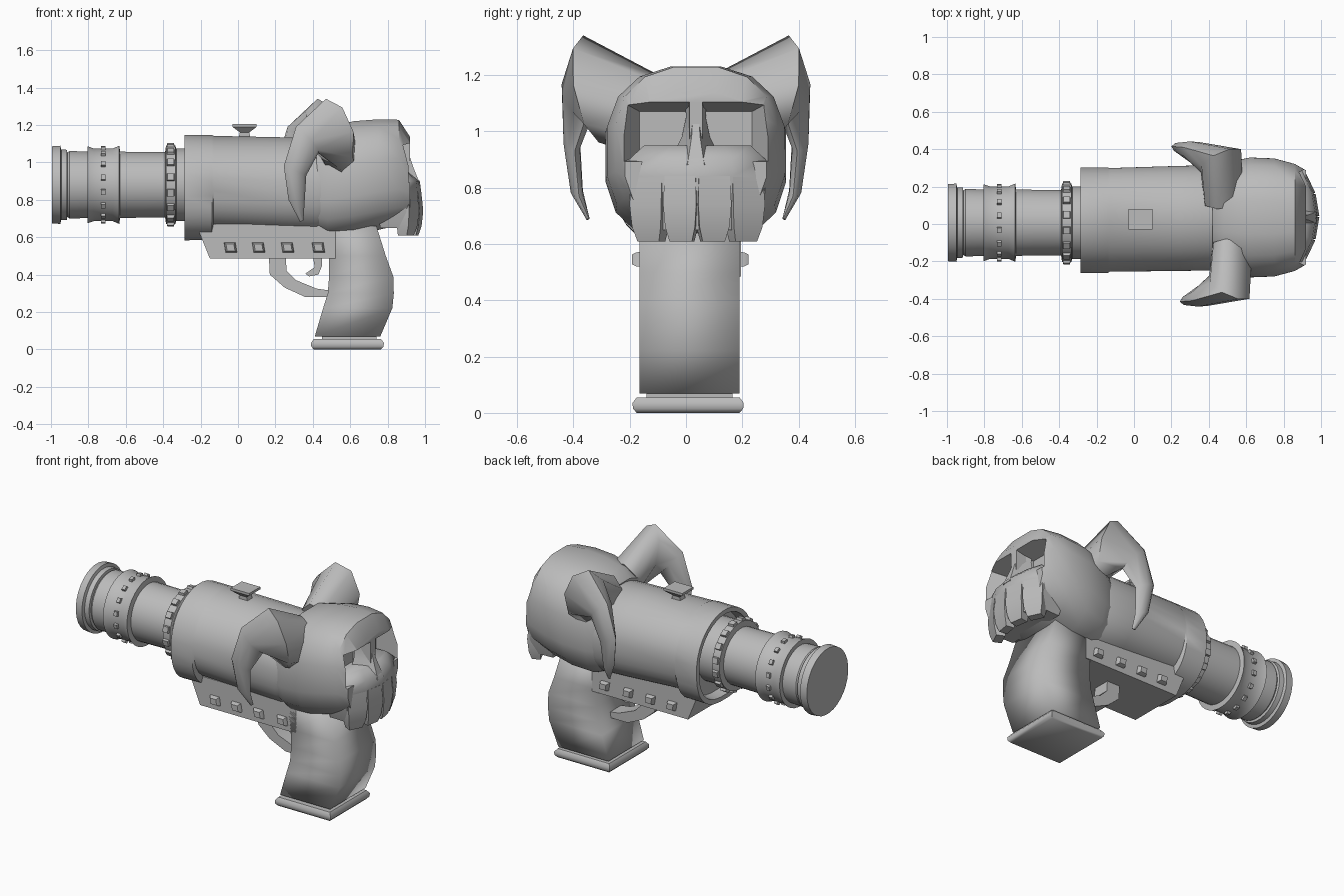
import bpy, bmesh
from math import sin, cos, pi, copysign
from mathutils import Vector

cube = bpy.data.objects.get("Cube")
if cube:
    bpy.data.objects.remove(cube, do_unlink=True)

grey = bpy.data.materials.new("plain grey")
grey.use_nodes = True
COLOUR = (0.5, 0.5, 0.5, 1)
grey.diffuse_color = COLOUR
grey.node_tree.nodes["Principled BSDF"].inputs["Base Color"].default_value = COLOUR

MID_Y = 0.015


def smooth(ob, angle=35):
    bpy.ops.object.select_all(action="DESELECT")
    ob.select_set(True)
    bpy.context.view_layer.objects.active = ob
    bpy.ops.object.shade_smooth_by_angle(angle=angle * pi / 180)


def loft(name, rings, angle=35):
    """Skin a row of equal rings and close both ends."""
    bm = bmesh.new()
    rows = [[bm.verts.new(p) for p in ring] for ring in rings]
    n = len(rows[0])
    for a, b in zip(rows, rows[1:]):
        for i in range(n):
            j = (i + 1) % n
            bm.faces.new((a[i], a[j], b[j], b[i]))
    bm.faces.new(rows[0])
    bm.faces.new(rows[-1])
    bmesh.ops.recalc_face_normals(bm, faces=bm.faces)
    mesh = bpy.data.meshes.new(name)
    bm.to_mesh(mesh)
    bm.free()
    mesh.materials.append(grey)
    ob = bpy.data.objects.new(name, mesh)
    bpy.context.scene.collection.objects.link(ob)
    smooth(ob, angle)
    return ob


def section(x, y, half, low, high, sides=32, top=1.0, bottom=1.0):
    """Oval across x; a power under 1 makes that half boxier."""
    ring = []
    for i in range(sides):
        t = 2 * pi * (i + 0.5) / sides
        power = top if sin(t) > 0 else bottom
        c, s = [copysign(abs(v) ** power, v) for v in (cos(t), sin(t))]
        ring.append((x, y + half * c, (low + high) / 2 + (high - low) / 2 * s))
    return ring


def prism(name, outline, y0, y1):
    """Push an (x, z) outline along y."""
    return loft(name, [[(x, y, z) for x, z in outline] for y in (y0, y1)])


def rect(z, x0, x1, y0, y1):
    return [(x0, y0, z), (x1, y0, z), (x1, y1, z), (x0, y1, z)]


def stud_ring(name, x, radius, length, width, height, y, z, count=16):
    for k in range(count):
        t = 2 * pi * (k + 0.5) / count
        out, side = Vector((0, cos(t), sin(t))), Vector((0, -sin(t), cos(t)))
        mid = Vector((x, y, z))
        rings = []
        for r, s in ((radius - 0.02, 1), (radius + height, 0.8)):
            rings.append([mid + out * r + side * (v * width * s / 2)
                          + Vector((u * length * s / 2, 0, 0))
                          for u, v in ((-1, -1), (1, -1), (1, 1), (-1, 1))])
        loft(name, rings)


# Barrel: end cap, flared band, tube and ridged ring
BARREL_Y, BARREL_Z = 0.007, 0.88
loft("barrel", [section(x, BARREL_Y, r, BARREL_Z - r, BARREL_Z + r) for x, r in (
    (-0.995, 0.207), (-0.95, 0.21), (-0.945, 0.19), (-0.915, 0.188), (-0.912, 0.172),
    (-0.9, 0.182), (-0.805, 0.178), (-0.805, 0.207), (-0.77, 0.195), (-0.67, 0.195),
    (-0.635, 0.21), (-0.63, 0.178), (-0.39, 0.175), (-0.385, 0.21), (-0.335, 0.21),
    (-0.33, 0.195), (-0.15, 0.195))])
stud_ring("band_stud", -0.72, 0.195, 0.028, 0.034, 0.014, BARREL_Y, BARREL_Z)
stud_ring("ridge_stud", -0.36, 0.21, 0.045, 0.045, 0.014, BARREL_Y, BARREL_Z)

# Main body with a recessed front collar and a fuller underside
loft("body", [section(x, y, half, low, high, bottom=0.78) for x, y, half, low, high in (
    (-0.22, 0.02, 0.19, 0.68, 1.06), (-0.22, 0.02, 0.25, 0.62, 1.11),
    (-0.285, 0.02, 0.255, 0.61, 1.12), (-0.285, 0.02, 0.283, 0.582, 1.148),
    (-0.14, 0.02, 0.283, 0.585, 1.148), (-0.13, 0.022, 0.278, 0.635, 1.143),
    (0.25, 0.03, 0.282, 0.617, 1.135), (0.42, 0.033, 0.282, 0.61, 1.13),
    (0.5, 0.033, 0.26, 0.64, 1.11))])

# Sight on top
loft("sight", [rect(1.12, 0, 0.07, 0, 0.05), rect(1.16, 0.01, 0.06, 0, 0.05),
               rect(1.19, -0.03, 0.1, -0.03, 0.08), rect(1.205, -0.03, 0.1, -0.03, 0.08)])

# Rail below the body, with studs down both sides
prism("under_rail", [(-0.22, 0.67), (-0.205, 0.62), (-0.15, 0.485), (0.52, 0.485),
                     (0.52, 0.67)], -0.165, 0.195)
for side, face in ((-1, -0.165), (1, 0.195)):
    for x in (-0.04, 0.11, 0.265, 0.43):
        rings = []
        for depth, half in ((-0.01, 0.036), (0.012, 0.033), (0.026, 0.024)):
            y = face + side * depth
            rings.append([(x - half, y, 0.545 + half * 0.75),
                          (x + half * 0.75, y, 0.545 + half * 0.75),
                          (x + half, y, 0.545 - half * 0.75),
                          (x - half * 0.75, y, 0.545 - half * 0.75)])
        loft("rail_stud", rings)

# Trigger guard and trigger
prism("trigger_guard", [(0.165, 0.5), (0.17, 0.4), (0.25, 0.33), (0.36, 0.28),
                        (0.49, 0.28), (0.49, 0.315), (0.42, 0.325), (0.31, 0.37),
                        (0.26, 0.42), (0.255, 0.5)], MID_Y - 0.055, MID_Y + 0.055)
prism("trigger", [(0.4, 0.5), (0.41, 0.44), (0.36, 0.405), (0.38, 0.39), (0.43, 0.4),
                  (0.45, 0.45), (0.45, 0.5)], MID_Y - 0.03, MID_Y + 0.03)

# Grip and its base plate
loft("grip", [rect(z, a, b, -0.165, 0.19) for z, a, b in (
    (0.068, 0.41, 0.76), (0.22, 0.455, 0.825), (0.3, 0.48, 0.833), (0.39, 0.487, 0.83),
    (0.5, 0.485, 0.79), (0.66, 0.455, 0.74))], 95)
loft("grip_neck", [rect(z, 0.45, 0.74, -0.14, 0.165) for z in (0.04, 0.07)])
loft("grip_base", [rect(z, 0.39 + i, 0.78 - i, -0.19 + i, 0.205 - i) for z, i in (
    (0, 0.015), (0.015, 0.002), (0.035, 0), (0.055, 0.015))], 50)

# Head: squarish rings, flat towards the face
head = loft("head", [section(x, 0.035, half, low, high, 16, 0.8, 0.72)
                     for x, half, low, high in (
    (0.42, 0.27, 0.615, 1.14), (0.48, 0.295, 0.59, 1.195), (0.62, 0.325, 0.605, 1.225),
    (0.75, 0.32, 0.635, 1.235), (0.86, 0.29, 0.66, 1.232), (0.92, 0.255, 0.68, 1.14))])

# Eye sockets, cut as tapering pits on each side of the nose
for side in (-1, 1):
    rings = []
    for x, near, far, low, high in ((0.8, 0.03, 0.2, 0.91, 1.07),
                                    (1.0, 0.018, 0.3, 0.88, 1.125)):
        y0, y1 = 0.035 + side * near, 0.035 + side * far
        rings.append([(x, y0, low), (x, y1, low), (x, y1, high), (x, y0, high)])
    cutter = loft("socket_cutter", rings)
    cutter.hide_render = True
    cut = head.modifiers.new("socket", "BOOLEAN")
    cut.operation, cut.solver, cut.object = "DIFFERENCE", "EXACT", cutter
    bpy.context.view_layer.objects.active = head
    bpy.ops.object.modifier_apply(modifier=cut.name)
    bpy.data.objects.remove(cutter, do_unlink=True)
smooth(head)

# Nose ridge between the sockets
loft("nose_ridge", [[(0.82, 0.035 - w, z), (x, 0.035 - w * 0.3, z),
                     (x, 0.035 + w * 0.3, z), (0.82, 0.035 + w, z)]
                    for z, x, w in ((1.14, 0.915, 0.04), (1.05, 0.912, 0.035),
                                    (0.98, 0.935, 0.05), (0.88, 0.975, 0.1))], 60)

# Muzzle with a pointed plan, sloping up into the nose
PLAN = [(-0.1, -0.23), (0.05, -0.235), (0.105, -0.12), (0.125, 0), (0.105, 0.12),
        (0.05, 0.235), (-0.1, 0.23)]
loft("muzzle", [[(0.85 + u * s, 0.04 + v * t, z) for u, v in PLAN] for z, s, t in (
    (0.65, 0.9, 0.88), (0.74, 1.02, 1), (0.84, 1.04, 1.05), (0.9, 0.97, 1.03),
    (0.95, 0.5, 0.8))], 60)

# Four long teeth over the muzzle front
for (u0, v0), (u1, v1) in zip(PLAN[1:], PLAN[2:-1]):
    a, b = Vector((0.85 + u0, 0.04 + v0, 0)), Vector((0.85 + u1, 0.04 + v1, 0))
    along = b - a
    out = Vector((along.y, -along.x, 0)).normalized()
    rings = []
    for z, trim, push in ((0.84, 0.04, 0.006), (0.74, 0.01, 0.016), (0.66, 0.06, 0.008),
                          (0.608, 0.17, -0.008)):
        p, q = a + along * trim, b - along * trim
        up = Vector((0, 0, z))
        rings.append([p + up - out * 0.06, q + up - out * 0.06,
                      q + up + out * push, p + up + out * push])
    loft("tooth", rings)

# Horns: outer edge, inner edge and half thickness of each section
HORN = [((0.49, 0.08, 1.19), (0.56, 0.18, 0.92), 0.11),
        ((0.47, 0.365, 1.34), (0.55, 0.31, 0.96), 0.125),
        ((0.31, 0.41, 1.19), (0.43, 0.355, 1.05), 0.06),
        ((0.245, 0.415, 0.98), (0.365, 0.395, 0.93), 0.03),
        ((0.27, 0.395, 0.8), (0.355, 0.38, 0.77), 0.022),
        ((0.33, 0.35, 0.685), (0.35, 0.345, 0.69), 0.006)]
mids = [(Vector(o) + Vector(i)) / 2 for o, i, w in HORN]
for name, side, shift in (("right_horn", -1, 0), ("left_horn", 1, -0.045)):
    rings = []
    for k, (o, i, w) in enumerate(HORN):
        a = (Vector(o) - Vector(i)) / 2
        path = mids[min(k + 1, len(mids) - 1)] - mids[max(k - 1, 0)]
        b = path.cross(a).normalized() * w
        ring = [mids[k] + a * cos(pi * t / 4) + b * sin(pi * t / 4) for t in range(8)]
        rings.append([(p.x + shift, side * p.y, p.z) for p in ring])
    loft(name, rings, 60)
